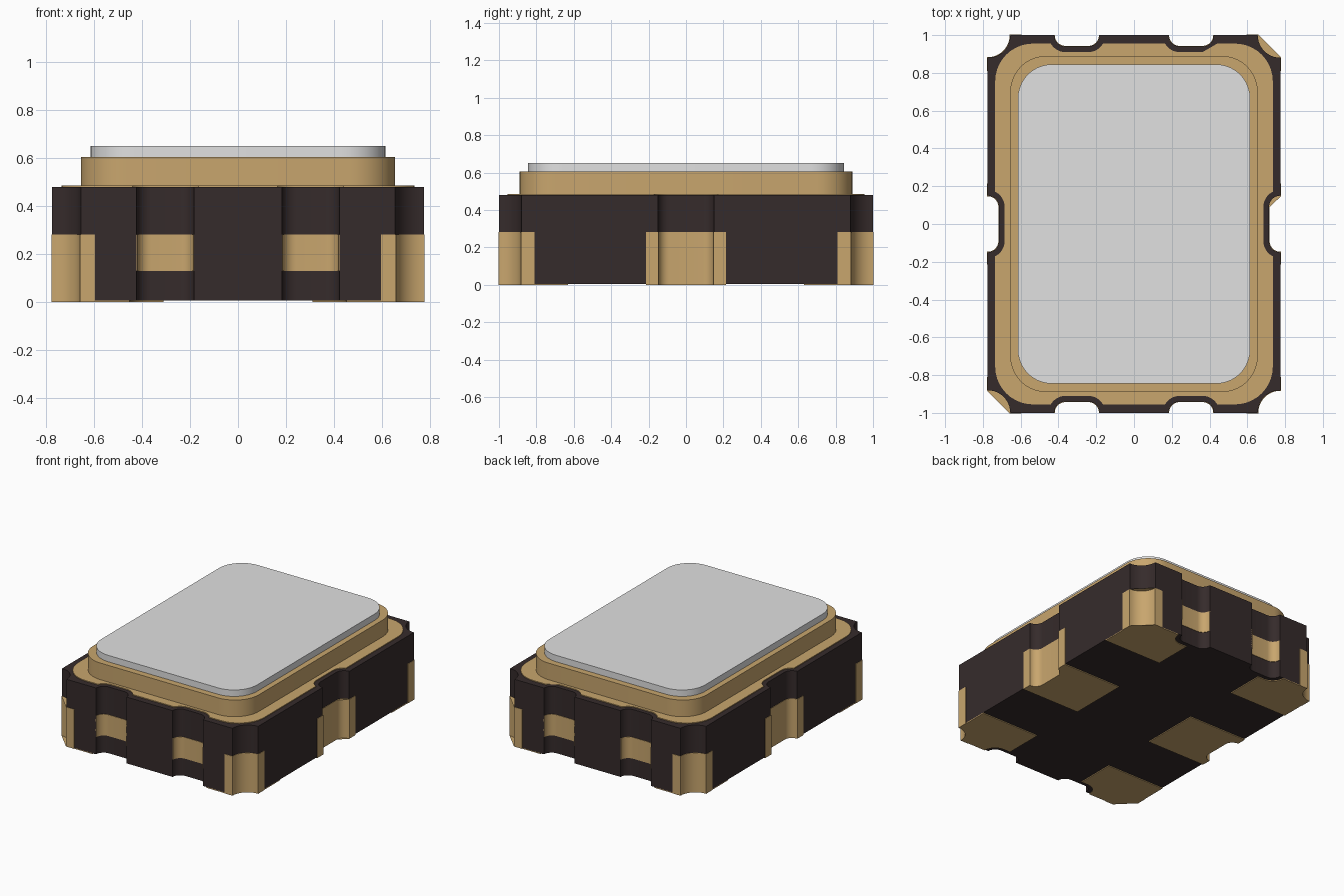
import bpy, bmesh, math

if "Cube" in bpy.data.objects:
    bpy.data.objects.remove(bpy.data.objects["Cube"])

W, L = 0.775, 1.0          # half width / half length of the ceramic body
DEP = 0.06                 # depth and corner radius of the edge notches
CR = 0.12                  # radius of the corner castellations


def material(name, rgb):
    m = bpy.data.materials.new(name)
    m.diffuse_color = (*rgb, 1)
    m.use_nodes = True
    m.node_tree.nodes["Principled BSDF"].inputs["Base Color"].default_value = m.diffuse_color
    return m


DARK = material("dark ceramic", (0.036, 0.024, 0.024))
GOLD = material("gold plating", (0.58, 0.38, 0.155))
GREY = material("lid grey", (0.75, 0.75, 0.75))


def arc(cx, cy, r, a0, a1, n=10):
    return [(cx + r * math.cos(a0 + (a1 - a0) * i / n),
             cy + r * math.sin(a0 + (a1 - a0) * i / n)) for i in range(n + 1)]


def side_half(e=0, g=0):
    """Upper half of the notch in the +x side; e = edge inset, g = growth."""
    r = DEP + g
    return arc(W, 0.09, r, math.pi, math.acos(-e / r))


def end_notch(e=0, g=0):
    """Notch in the +y end, listed from large x to small x."""
    r = DEP + g
    a = math.asin(-e / r)
    return (arc(0.3625, L, r, a, -math.pi / 2)
            + arc(0.2425, L, r, -math.pi / 2, -math.pi - a))


def corner(d=0):
    """Concave corner, from the +x side to the +y end; d = outward offset."""
    return ([(W + d, L - CR + d)] + arc(W, L, CR - d, -math.pi / 2, -math.pi)
            + [(W - CR + d, L + d)])


def four_fold(q):
    """Mirror a quadrant outline into a closed loop."""
    half = q + [(-x, y) for x, y in reversed(q)]
    return half + [(x, -y) for x, y in reversed(half)]


def flip(pts, sx, sy):
    return [(x * sx, y * sy) for x, y in pts]


def build(name, mat, prisms):
    """Object made of prisms (outline, z0, z1)."""
    bm = bmesh.new()
    for pts, z0, z1 in prisms:
        clean = [p for i, p in enumerate(pts) if math.dist(p, pts[i - 1]) > 1e-5]
        bot = [bm.verts.new((x, y, z0)) for x, y in clean]
        top = [bm.verts.new((x, y, z1)) for x, y in clean]
        caps = [bm.faces.new(bot), bm.faces.new(top)]
        for i in range(len(bot)):
            bm.faces.new((bot[i - 1], bot[i], top[i], top[i - 1]))
        bmesh.ops.triangulate(bm, faces=caps)
    bmesh.ops.recalc_face_normals(bm, faces=bm.faces)
    me = bpy.data.meshes.new(name)
    bm.to_mesh(me)
    bm.free()
    ob = bpy.data.objects.new(name, me)
    bpy.context.collection.objects.link(ob)
    me.materials.append(mat)
    bpy.ops.object.select_all(action='DESELECT')
    ob.select_set(True)
    bpy.context.view_layer.objects.active = ob
    bpy.ops.object.shade_smooth_by_angle(angle=math.radians(30))
    return ob


def rounded(hx, hy, r):
    return four_fold(arc(hx - r, hy - r, r, 0, math.pi / 2))


SIGNS = [(sx, sy) for sx in (1, -1) for sy in (1, -1)]

# Ceramic body with notched edges
build("body", DARK, [(four_fold(side_half() + corner() + end_notch()), 0.006, 0.48)])

# Thin seal plate on top, following the notches
ex, ey, pr = W - 0.735, L - 0.955, 0.2
plate = (side_half(ex, 0.03) + arc(0.735 - pr, 0.955 - pr, pr, 0, math.pi / 2)
         + end_notch(ey, 0.03))
build("seal_plate", GOLD, [(four_fold(plate), 0.479, 0.486)])

# Seal ring and lid
build("seal_ring", GOLD, [(rounded(0.655, 0.89, 0.19), 0.485, 0.605)])
build("lid", GREY, [(rounded(0.615, 0.845, 0.18), 0.604, 0.651)])


# Plating on the walls: thin strips along the outline
def strip(path):
    return path(0.003) + path(-0.004)[::-1]


def corner_path(d):
    return [(W + d, 0.81)] + corner(d) + [(0.595, L + d)]


def side_path(d):
    h = side_half(-d, -d)
    return [(W + d, -0.215)] + flip(h, 1, -1)[::-1] + h + [(W + d, 0.215)]


def end_path(d):
    return end_notch(0, -d)


build("corner_plating", GOLD,
      [(flip(strip(corner_path), *s), 0, 0.282) for s in SIGNS])
build("side_plating", GOLD,
      [(flip(strip(side_path), sx, 1), 0, 0.282) for sx in (1, -1)])
build("end_plating", GOLD,
      [(flip(strip(end_path), *s), 0.13, 0.282) for s in SIGNS])

# Solder pads underneath
corner_pad = ([(0.31, 0.63), (W, 0.63)] + corner()
              + arc(0.3625, L, 0.09, 0, -math.pi / 2) + [(0.31, L - 0.09)])
side_pad = [(0.31, -0.215)] + side_path(0) + [(0.31, 0.215)]
build("corner_pads", GOLD, [(flip(corner_pad, *s), 0, 0.007) for s in SIGNS])
build("side_pads", GOLD, [(flip(side_pad, sx, 1), 0, 0.007) for sx in (1, -1)])
